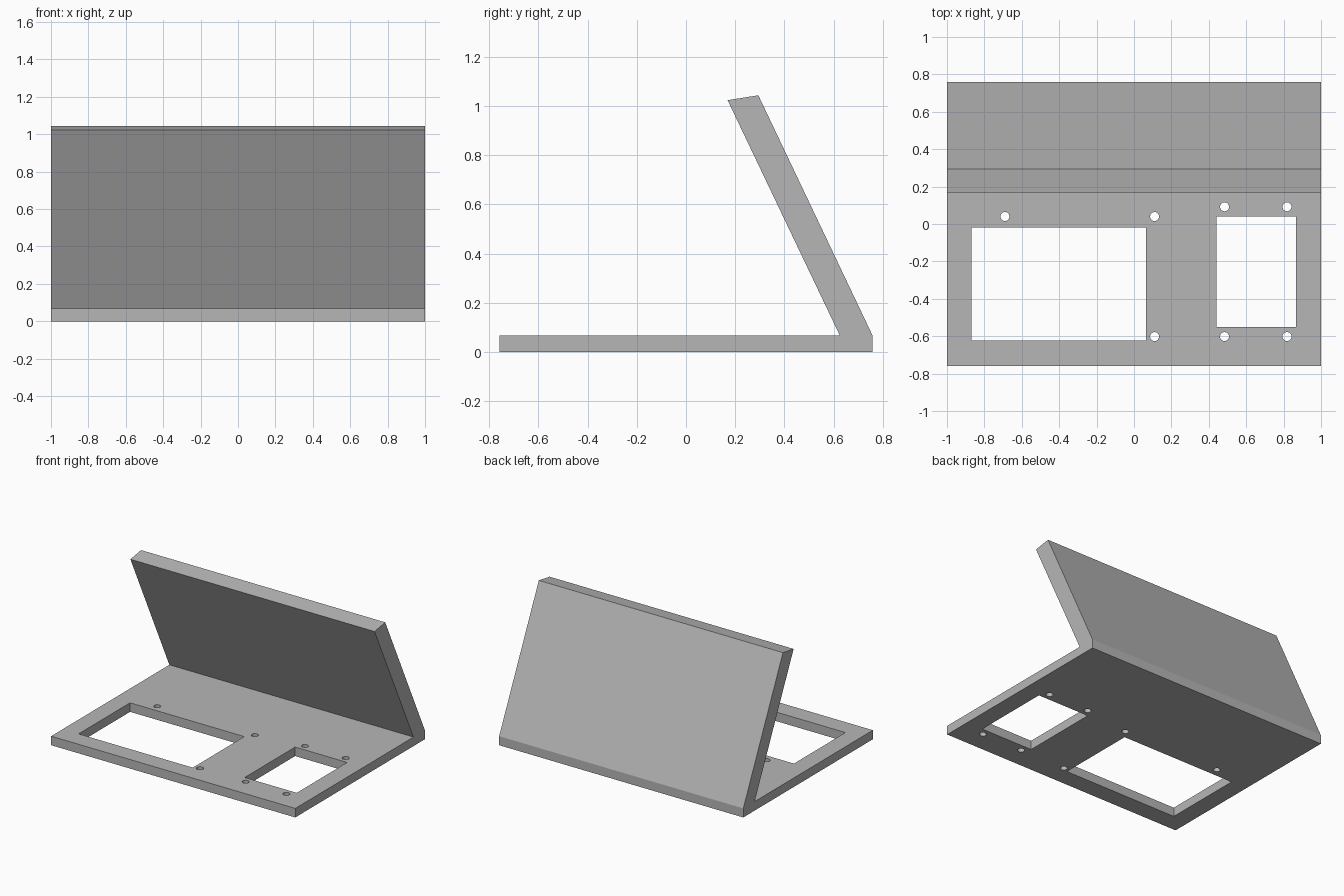
import bpy
import bmesh
from math import cos, sin, tau
from mathutils import Vector

cube = bpy.data.objects.get("Cube")
if cube:
    bpy.data.objects.remove(cube, do_unlink=True)

BASE_TOP = 0.067
HOLE_RADIUS = 0.024

grey = bpy.data.materials.new("plain grey")
grey.use_nodes = True
colour = (0.47, 0.47, 0.47, 1)
grey.diffuse_color = colour
grey.node_tree.nodes["Principled BSDF"].inputs["Base Color"].default_value = colour


def rectangle(x0, x1, y0, y1):
    return [(x0, y0, 0), (x1, y0, 0), (x1, y1, 0), (x0, y1, 0)]


def circle(x, y, sides=32):
    return [(x + HOLE_RADIUS * cos(tau * i / sides),
             y + HOLE_RADIUS * sin(tau * i / sides), 0) for i in range(sides)]


def extruded(name, loops, normal, offset):
    """Fill an outline, with any inner loops left open, and extrude it."""
    bm = bmesh.new()
    edges = []
    for loop in loops:
        verts = [bm.verts.new(p) for p in loop]
        edges += [bm.edges.new((v, verts[i - 1])) for i, v in enumerate(verts)]
    bmesh.ops.triangle_fill(bm, use_beauty=True, use_dissolve=False,
                            edges=edges, normal=normal)
    result = bmesh.ops.extrude_face_region(bm, geom=bm.faces[:], use_keep_orig=True)
    moved = [g for g in result["geom"] if isinstance(g, bmesh.types.BMVert)]
    bmesh.ops.translate(bm, verts=moved, vec=Vector(offset))
    bmesh.ops.recalc_face_normals(bm, faces=bm.faces[:])
    mesh = bpy.data.meshes.new(name)
    bm.to_mesh(mesh)
    bm.free()
    mesh.materials.append(grey)
    obj = bpy.data.objects.new(name, mesh)
    bpy.context.collection.objects.link(obj)
    return obj


# Base plate with two rectangular windows and their screw holes
windows = [rectangle(-0.87, 0.065, -0.622, -0.02),
           rectangle(0.44, 0.866, -0.55, 0.04)]
screws = [(-0.69, 0.04), (0.11, 0.04), (0.11, -0.602)]
screws += [(x, y) for x in (0.484, 0.818) for y in (-0.602, 0.092)]
outline = rectangle(-1, 1, -0.758, 0.758)
extruded("base_plate", [outline] + windows + [circle(*s) for s in screws],
         (0, 0, 1), (0, 0, BASE_TOP))

# Leaning back panel, a side profile carried across the full width
profile = [(0.625, BASE_TOP), (0.758, BASE_TOP), (0.294, 1.043), (0.169, 1.023)]
extruded("leaning_panel", [[(-1, y, z) for y, z in profile]],
         (1, 0, 0), (2, 0, 0))
